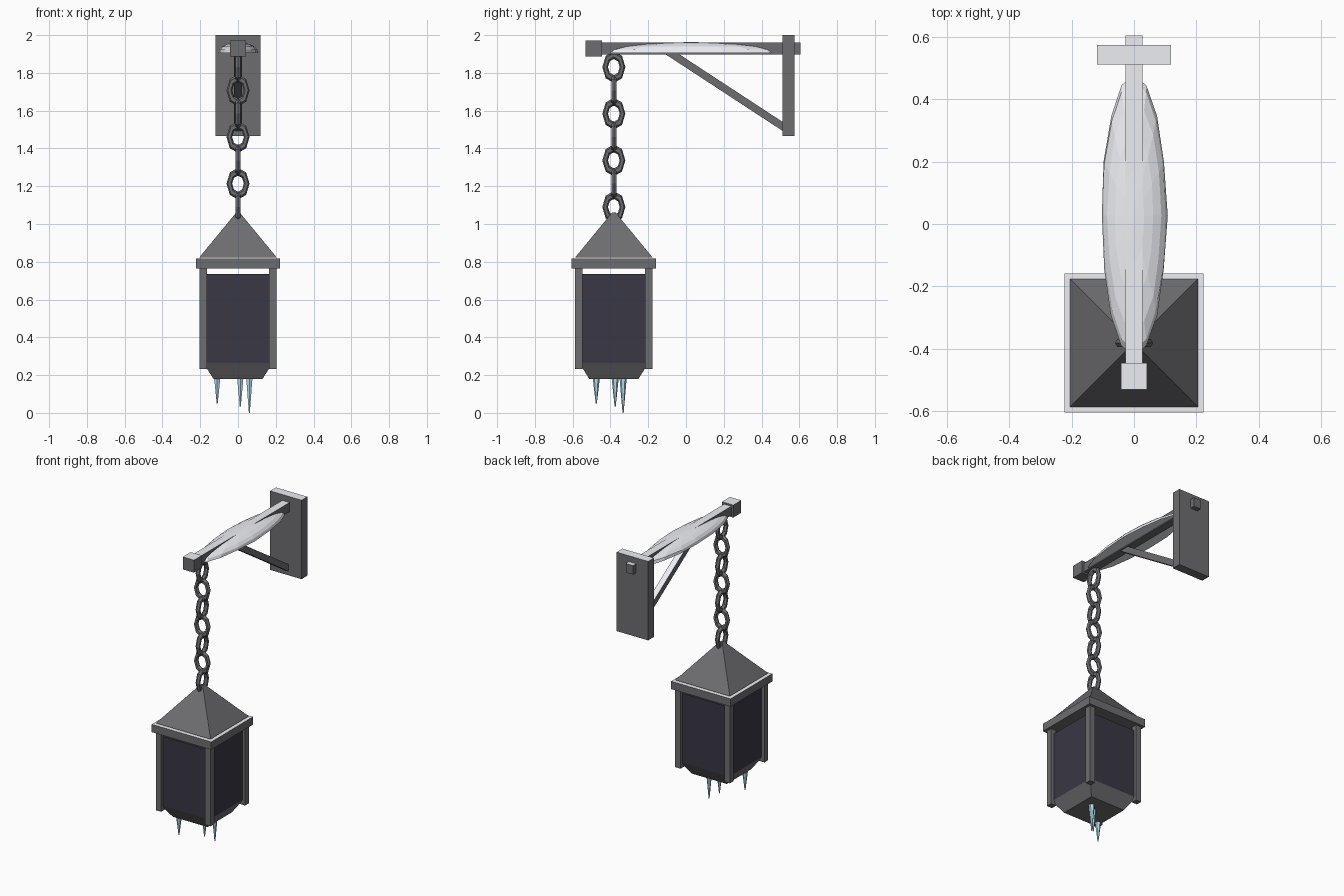
import bpy, math, random
from mathutils import Vector

if "Cube" in bpy.data.objects:
    bpy.data.objects.remove(bpy.data.objects["Cube"])

random.seed(4)
LY = -0.382  # y of the hanging lantern


def material(name, rgb):
    m = bpy.data.materials.new(name)
    m.diffuse_color = (*rgb, 1)
    m.use_nodes = True
    m.node_tree.nodes["Principled BSDF"].inputs["Base Color"].default_value = m.diffuse_color
    return m


IRON = material("dark_iron", (0.155, 0.155, 0.165))
SNOW = material("snow", (0.84, 0.86, 0.9))
GLASS = material("dark_glass", (0.041, 0.039, 0.059))
ICE = material("ice", (0.5, 0.75, 0.9))


def finish(name, mat=IRON):
    o = bpy.context.object
    o.name = name
    o.data.materials.append(mat)
    return o


def dust_top(o):
    """Snow colour on the upper face of a box."""
    o.data.materials.append(SNOW)
    for p in o.data.polygons:
        if p.normal.z > 0.7:
            p.material_index = 1


def box(name, lo, hi, mat=IRON, dusted=False):
    lo, hi = Vector(lo), Vector(hi)
    bpy.ops.mesh.primitive_cube_add(size=1, location=(lo + hi) / 2)
    o = finish(name, mat)
    o.scale = hi - lo
    if dusted:
        dust_top(o)
    return o


def frustum(name, half_low, half_high, z0, z1):
    r = math.sqrt(2)
    bpy.ops.mesh.primitive_cone_add(vertices=4, radius1=half_low * r, radius2=half_high * r,
                                    depth=z1 - z0, location=(0, LY, (z0 + z1) / 2),
                                    rotation=(0, 0, math.pi / 4))
    return finish(name)


# wall bracket
box("wall_plate", (-0.118, 0.512, 1.465), (0.118, 0.574, 2.0), dusted=True)
box("arm", (-0.027, -0.47, 1.898), (0.027, 0.605, 1.96), dusted=True)
box("arm_end_cap", (-0.042, -0.531, 1.887), (0.042, -0.446, 1.972), dusted=True)

# diagonal brace
a, b = Vector((0, -0.105, 1.92)), Vector((0, 0.56, 1.485))
d = b - a
bpy.ops.mesh.primitive_cube_add(size=1, location=(a + b) / 2,
                                rotation=(math.atan2(d.z, d.y), 0, 0))
brace = finish("brace")
brace.scale = (0.04, d.length, 0.04)
dust_top(brace)

# snow lying along the arm: flattened dome
bpy.ops.mesh.primitive_uv_sphere_add(segments=16, ring_count=10, radius=1)
snow = finish("snow_cap", SNOW)
for v in snow.data.vertices:
    k = 1 + random.uniform(-0.03, 0.03)
    v.co = (v.co.x * 0.106 * k, 0.027 + v.co.y * 0.452,
            1.905 + max(v.co.z, 0) * 0.058)

# chain of alternating links
for i in range(7):
    bpy.ops.mesh.primitive_torus_add(major_segments=8, minor_segments=6,
                                     major_radius=0.046, minor_radius=0.015)
    link = finish(f"chain_link_{i + 1}")
    along_y = i % 2 == 0
    for v in link.data.vertices:
        x, y, z = v.co
        tall = y * 1.38
        v.co = (z, x, tall) if along_y else (x, -z, tall)
    link.location = (0, LY, 1.831 - i * 0.1235)

# lantern
frustum("roof", 0.205, 0.01, 0.823, 1.06)
box("roof_rim", (-0.223, LY - 0.223, 0.764), (0.223, LY + 0.223, 0.817), dusted=True)
box("glass_body", (-0.184, LY - 0.184, 0.265), (0.184, LY + 0.184, 0.735), GLASS)
frustum("base", 0.13, 0.184, 0.18, 0.265)
for sx in (-1, 1):
    for sy in (-1, 1):
        cx, cy = sx * 0.185, LY + sy * 0.185
        box("corner_post", (cx - 0.02, cy - 0.02, 0.233), (cx + 0.02, cy + 0.02, 0.766))

# icicles
for x, y, tip in ((-0.11, -0.475, 0.05), (0.012, -0.375, 0.033), (0.06, -0.333, 0.0)):
    depth = 0.185 - tip
    bpy.ops.mesh.primitive_cone_add(vertices=6, radius1=0.019, radius2=0.003, depth=depth,
                                    location=(x, y, tip + depth / 2),
                                    rotation=(math.pi, 0, 0))
    finish("icicle", ICE)
